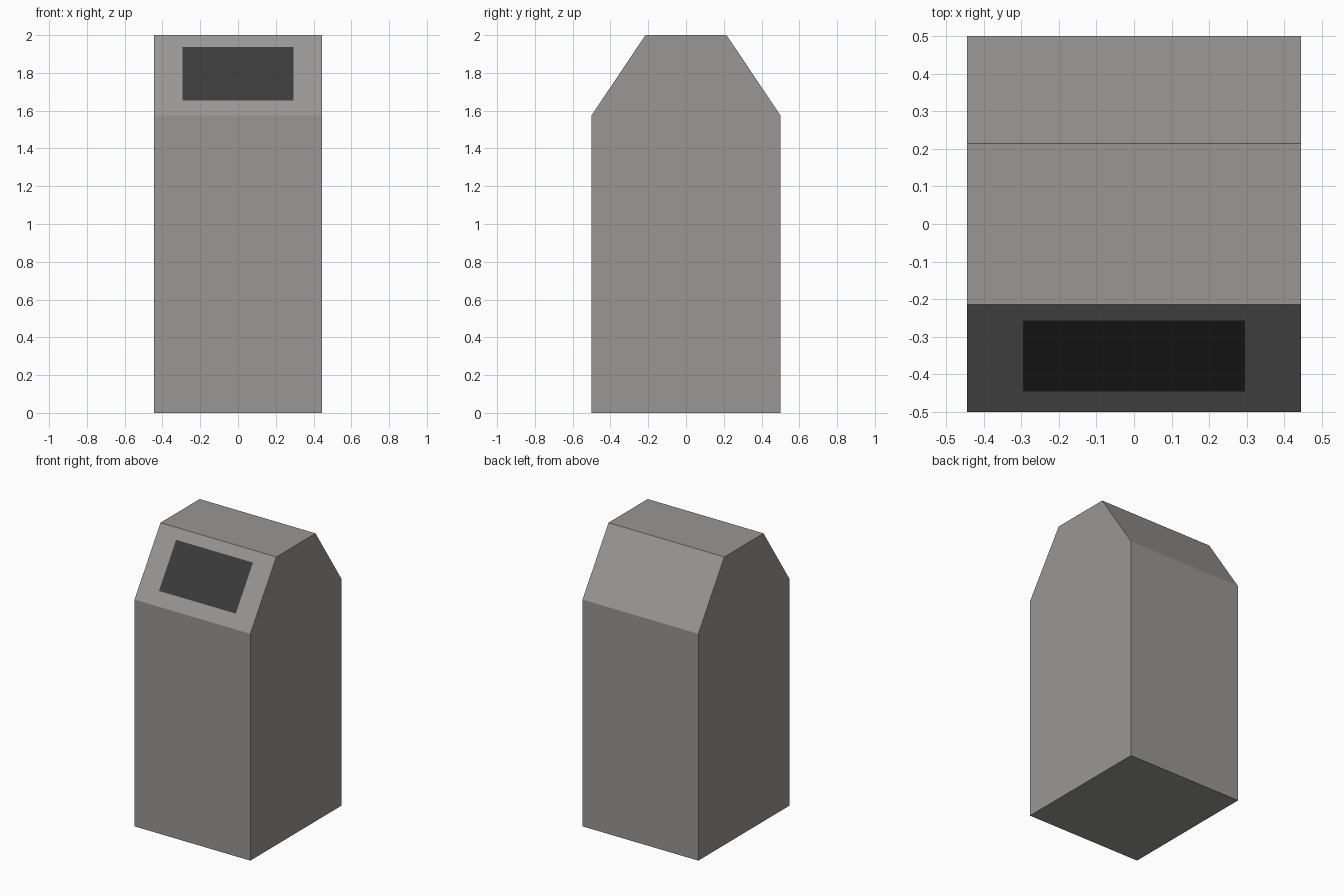
import bpy, bmesh
from mathutils import Vector

if "Cube" in bpy.data.objects:
    bpy.data.objects.remove(bpy.data.objects["Cube"])


def material(name, rgb):
    m = bpy.data.materials.new(name)
    m.diffuse_color = (*rgb, 1)
    m.use_nodes = True
    m.node_tree.nodes["Principled BSDF"].inputs["Base Color"].default_value = m.diffuse_color
    return m


HALF_W = 0.445
PROFILE = [(-0.5, 0), (0.5, 0), (0.5, 1.575), (0.215, 2), (-0.215, 2), (-0.5, 1.575)]

# Bin body: side profile extruded across the width
bm = bmesh.new()
side = bm.faces.new([bm.verts.new((-HALF_W, y, z)) for y, z in PROFILE])
ext = bmesh.ops.extrude_face_region(bm, geom=[side], use_keep_orig=True)
bmesh.ops.translate(bm, vec=(2 * HALF_W, 0, 0),
                    verts=[g for g in ext["geom"] if isinstance(g, bmesh.types.BMVert)])
bmesh.ops.recalc_face_normals(bm, faces=bm.faces[:])


def front_slope():
    bm.normal_update()
    return [f for f in bm.faces if f.normal.y < -0.3 and 0.3 < f.normal.z < 0.9]


# Dark opening: cut a rectangle into the sloped front of the hood
X_CUT, Z_LOW, Z_HIGH = 0.295, 1.655, 1.937
for point, normal in (((0, 0, Z_LOW), (0, 0, 1)), ((0, 0, Z_HIGH), (0, 0, 1)),
                      ((-X_CUT, 0, 0), (1, 0, 0)), ((X_CUT, 0, 0), (1, 0, 0))):
    faces = front_slope()
    geom = set(faces)
    for f in faces:
        geom.update(f.edges, f.verts)
    bmesh.ops.bisect_plane(bm, geom=list(geom), plane_co=Vector(point), plane_no=Vector(normal))

for f in front_slope():
    c = f.calc_center_median()
    if abs(c.x) < X_CUT and Z_LOW < c.z < Z_HIGH:
        f.material_index = 1

mesh = bpy.data.meshes.new("bin_body")
bm.to_mesh(mesh)
bm.free()
mesh.materials.append(material("warm grey", (0.32, 0.31, 0.30)))
mesh.materials.append(material("dark opening", (0.045, 0.045, 0.045)))
bpy.context.collection.objects.link(bpy.data.objects.new("bin_body", mesh))
